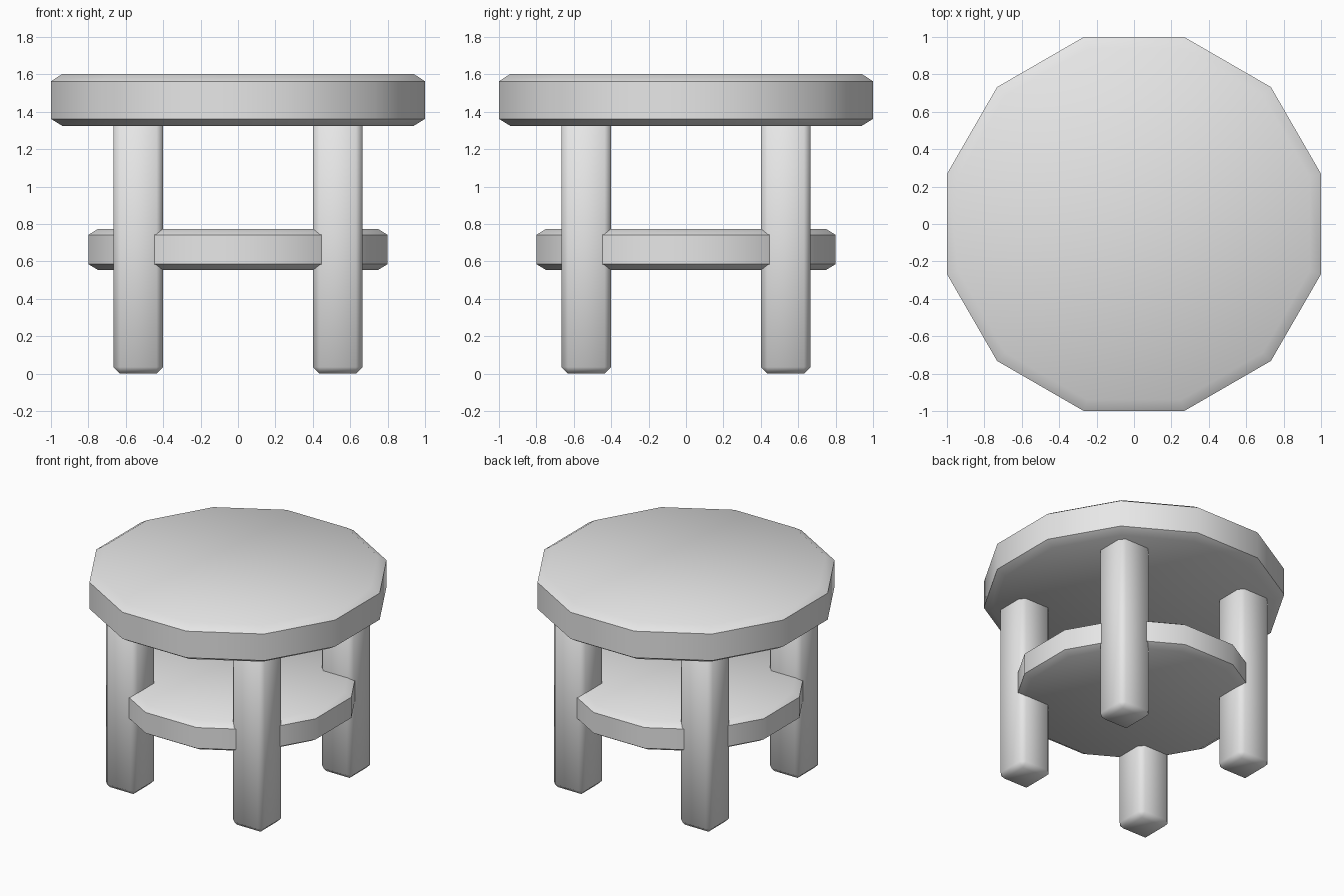
import bpy
import bmesh
import math

cube = bpy.data.objects.get("Cube")
if cube:
    bpy.data.objects.remove(cube, do_unlink=True)

grey = bpy.data.materials.new("plain_grey")
grey.use_nodes = True
colour = (0.8, 0.8, 0.8, 1)
grey.diffuse_color = colour
grey.node_tree.nodes["Principled BSDF"].inputs["Base Color"].default_value = colour


def finish(bm, name):
    bmesh.ops.recalc_face_normals(bm, faces=bm.faces)
    mesh = bpy.data.meshes.new(name)
    bm.to_mesh(mesh)
    bm.free()
    mesh.materials.append(grey)
    obj = bpy.data.objects.new(name, mesh)
    bpy.context.collection.objects.link(obj)
    bpy.ops.object.select_all(action="DESELECT")
    obj.select_set(True)
    bpy.context.view_layer.objects.active = obj
    bpy.ops.object.shade_smooth_by_angle(angle=math.radians(50))
    return obj


def disc(name, half_width, profile, sides=12):
    """Chamfered slab; profile lists (inset, height) from bottom to top."""
    bm = bmesh.new()
    step = math.tau / sides
    rings = []
    for inset, z in profile:
        r = (half_width - inset) / math.cos(step / 2)
        rings.append([bm.verts.new((r * math.cos((i + 0.5) * step),
                                    r * math.sin((i + 0.5) * step), z))
                      for i in range(sides)])
    for low, high in zip(rings, rings[1:]):
        for i in range(sides):
            j = (i + 1) % sides
            bm.faces.new((low[i], low[j], high[j], high[i]))
    bm.faces.new(rings[0])
    bm.faces.new(rings[-1])
    return finish(bm, name)


def leg(name, x, y, width=0.265, height=1.37, chamfer=0.035):
    bm = bmesh.new()
    bmesh.ops.create_cube(bm, size=1)
    bmesh.ops.scale(bm, vec=(width, width, height), verts=bm.verts)
    bmesh.ops.translate(bm, vec=(x, y, height / 2), verts=bm.verts)
    bmesh.ops.bevel(bm, geom=bm.edges[:], offset=chamfer, segments=1,
                    affect="EDGES", profile=0.5)
    return finish(bm, name)


# Seat and lower shelf
disc("seat", 1.0, [(0.06, 1.325), (0, 1.362), (0, 1.563), (0.06, 1.602)])
disc("shelf", 0.8, [(0.05, 0.555), (0, 0.585), (0, 0.742), (0.05, 0.773)])

# Four legs
for side, sx in (("left", 1), ("right", -1)):
    for end, sy in (("front", -1), ("back", 1)):
        leg(f"{end}_{side}_leg", sx * 0.533, sy * 0.533)
